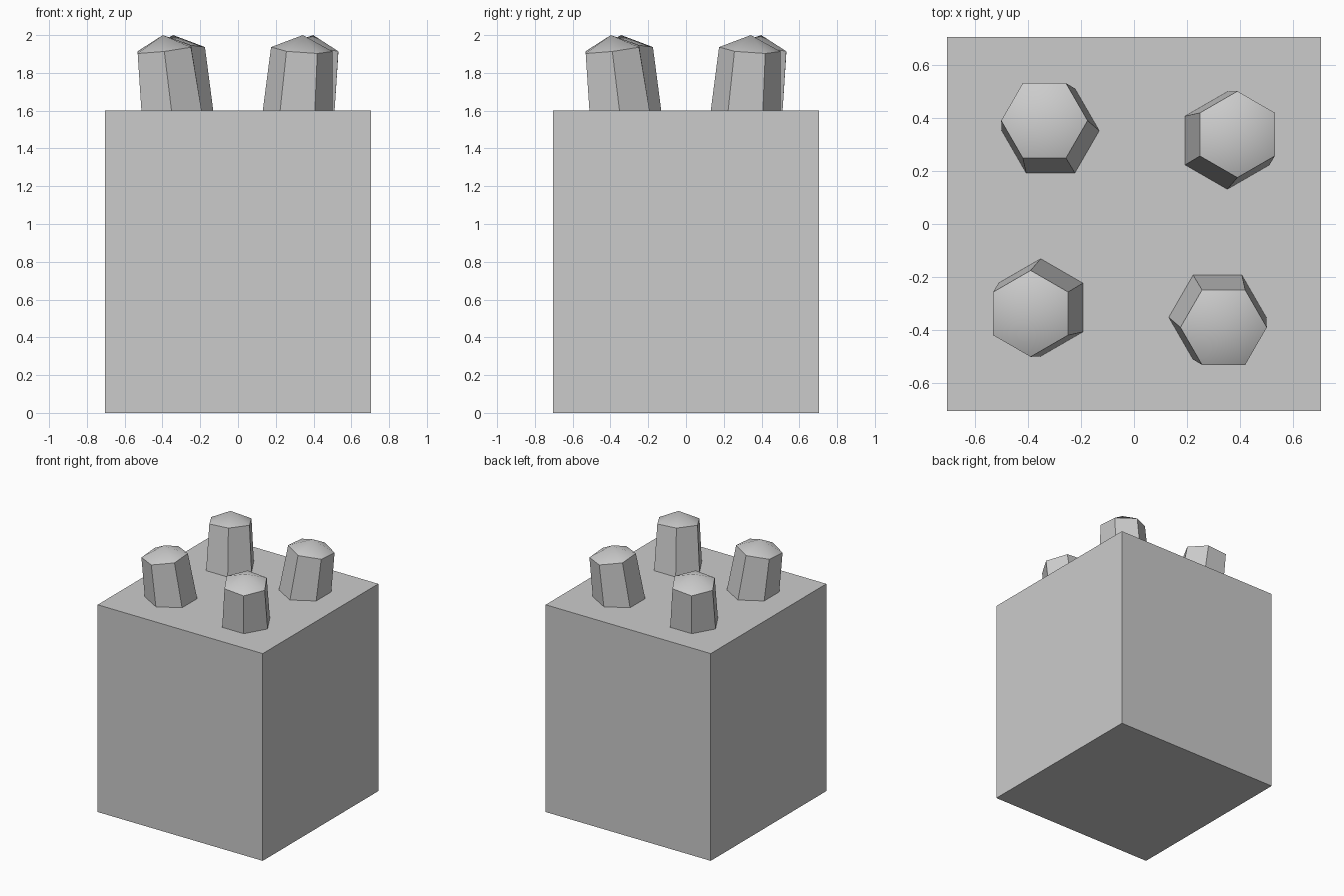
import bpy, bmesh, math
from mathutils import Matrix, Vector

if "Cube" in bpy.data.objects:
    bpy.data.objects.remove(bpy.data.objects["Cube"], do_unlink=True)

grey = bpy.data.materials.new("plain_grey")
grey.use_nodes = True
COLOUR = (0.6, 0.6, 0.6, 1)
grey.diffuse_color = COLOUR
grey.node_tree.nodes["Principled BSDF"].inputs["Base Color"].default_value = COLOUR


def make_object(name, bm):
    bmesh.ops.recalc_face_normals(bm, faces=bm.faces)
    mesh = bpy.data.meshes.new(name)
    bm.to_mesh(mesh)
    bm.free()
    mesh.materials.append(grey)
    obj = bpy.data.objects.new(name, mesh)
    bpy.context.collection.objects.link(obj)
    return obj


# Block body
WIDTH, HEIGHT = 1.41, 1.6
bm = bmesh.new()
bmesh.ops.create_cube(bm, size=1, matrix=Matrix.Translation((0, 0, HEIGHT / 2))
                      @ Matrix.Diagonal((WIDTH, WIDTH, HEIGHT, 1)))
make_object("block", bm)


# Leaning six-sided stud with a shallow pointed cap
BASE = Vector((0.315, -0.352, HEIGHT))
RIM = Vector((0.338, -0.39, 1.925))
APEX = Vector((0.343, -0.398, 2.0))
LEAN = (RIM - BASE) / (RIM.z - BASE.z)


def hexagon(bm, centre, radius, tilted):
    ring = []
    for i in range(6):
        a = i * math.pi / 3
        x, y = radius * math.cos(a), radius * math.sin(a)
        z = -(x * LEAN.x + y * LEAN.y) if tilted else 0
        ring.append(bm.verts.new(centre + Vector((x, y, z))))
    return ring


def stud(name, turn):
    bm = bmesh.new()
    low = hexagon(bm, BASE, 0.184, False)
    high = hexagon(bm, RIM, 0.163, True)
    tip = bm.verts.new(APEX)
    for i in range(6):
        j = (i + 1) % 6
        bm.faces.new((low[i], low[j], high[j], high[i]))
        bm.faces.new((high[i], high[j], tip)).smooth = True
    bm.faces.new(low[::-1])
    bm.transform(Matrix.Rotation(turn, 4, "Z"))
    make_object(name, bm)


# One stud per corner, each a quarter turn from the last
names = ["front_left_stud", "back_left_stud", "back_right_stud", "front_right_stud"]
for i, name in enumerate(names):
    stud(name, i * math.pi / 2)
